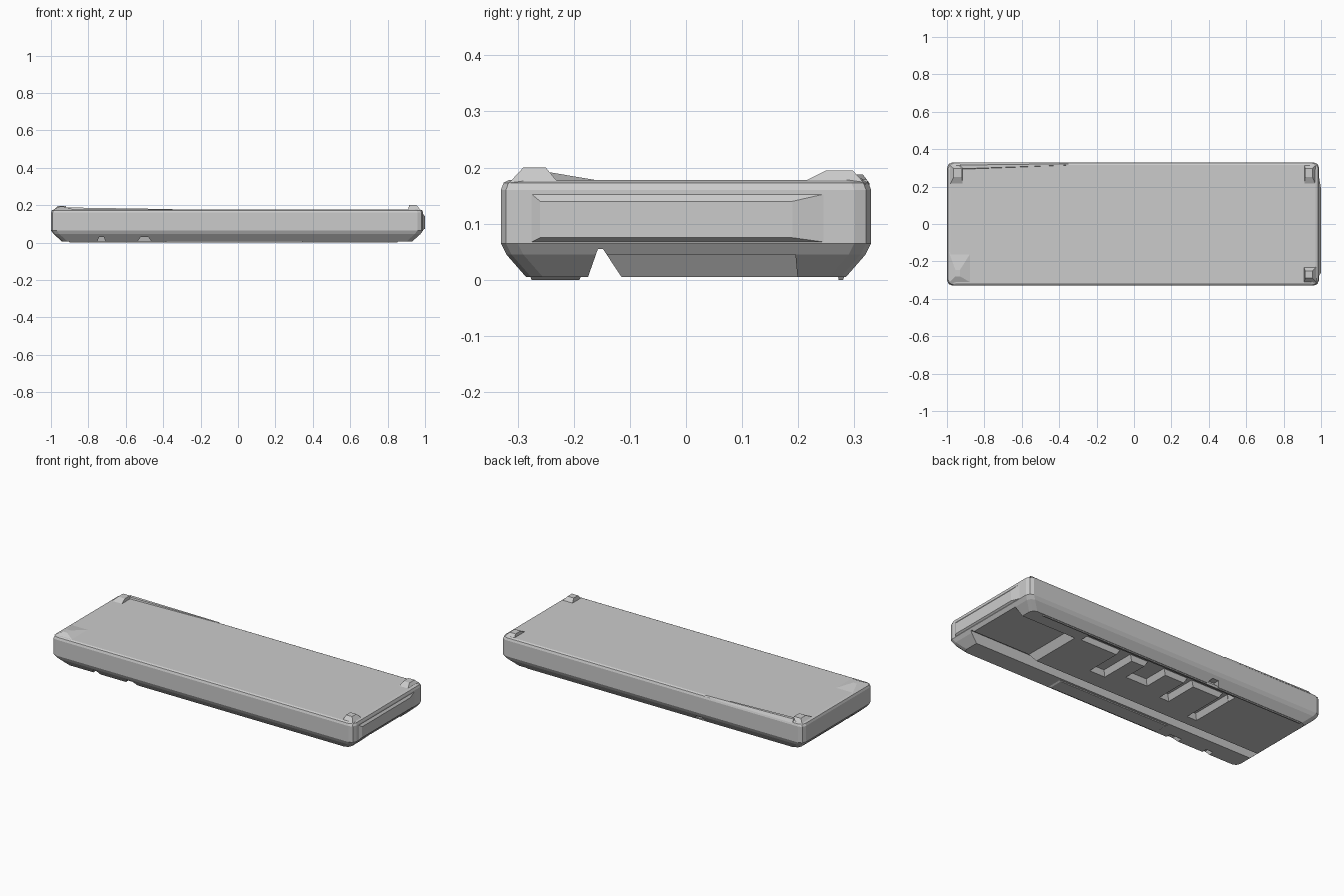
import bpy, bmesh

def make(name, bm):
    bmesh.ops.recalc_face_normals(bm, faces=bm.faces)
    me = bpy.data.meshes.new(name)
    bm.to_mesh(me)
    bm.free()
    ob = bpy.data.objects.new(name, me)
    bpy.context.collection.objects.link(ob)
    return ob

def loft(name, rings):
    """Skin equal-length closed rings and cap both ends."""
    bm = bmesh.new()
    vs = [[bm.verts.new(p) for p in r] for r in rings]
    n = len(vs[0])
    for a, b in zip(vs, vs[1:]):
        for i in range(n):
            bm.faces.new((a[i], a[(i + 1) % n], b[(i + 1) % n], b[i]))
    bm.faces.new(vs[0][::-1])
    bm.faces.new(vs[-1])
    return make(name, bm)

def rect(x0, x1, y0, y1, z, c=0.0):
    """Rectangle, with cut corners when c is given."""
    if not c:
        return [(x0, y0, z), (x1, y0, z), (x1, y1, z), (x0, y1, z)]
    d = c * 0.3
    out = []
    for x, y, sx, sy, flip in ((x0, y0, 1, 1, 0), (x1, y0, -1, 1, 1),
                               (x1, y1, -1, -1, 0), (x0, y1, 1, -1, 1)):
        tri = [(x, y + sy * c, z), (x + sx * d, y + sy * d, z), (x + sx * c, y, z)]
        out += tri[::-1] if flip else tri
    return out

def frustum(name, low, high):
    return loft(name, [rect(*low), rect(*high)])

# main slab with tapered underside and softened rim
slab = loft("slab", [
    rect(-0.94, 0.93, -0.285, 0.285, 0.005, 0.03),
    rect(-0.985, 0.975, -0.32, 0.32, 0.045, 0.03),
    rect(-1.0, 0.99, -0.33, 0.33, 0.065, 0.03),
    rect(-1.0, 0.99, -0.33, 0.33, 0.16, 0.03),
    rect(-0.995, 0.985, -0.325, 0.325, 0.173, 0.03),
    rect(-0.98, 0.97, -0.315, 0.315, 0.178, 0.03)])

# underside channels and recesses
cutters = [loft("long_channel_cutter", [
    [(x, -0.18, -0.01), (x, -0.157, 0.055), (x, -0.148, 0.055), (x, -0.105, -0.01)]
    for x in (-1.1, 1.1)])]
cutters.append(frustum("end_recess_cutter", (0.56, 1.1, -0.15, 0.20, -0.01),
                       (0.60, 1.1, -0.15, 0.195, 0.045)))
cutters.append(frustum("back_channel_cutter", (-0.48, 0.54, 0.20, 0.265, -0.01),
                       (-0.46, 0.52, 0.215, 0.25, 0.035)))
for x, w, y0, y1 in ((0.24, 0.06, -0.02, 0.23), (0.03, 0.08, 0.05, 0.23),
                     (-0.2, 0.04, 0.0, 0.23), (-0.44, 0.04, -0.06, 0.23)):
    cutters.append(frustum("cross_groove_cutter", (x - w, x + w, y0, y1, -0.01),
                           (x - w + 0.025, x + w - 0.025, y0 + 0.02, y1, 0.036)))
# notches in the outer front and back runners
for x, w, y in ((-0.73, 0.03, -0.3), (-0.5, 0.05, -0.3), (-0.3, 0.05, 0.31)):
    cutters.append(frustum("runner_notch_cutter", (x - w, x + w, y - 0.05, y + 0.05, -0.01),
                           (x - w * 0.4, x + w * 0.4, y - 0.04, y + 0.04, 0.03)))
for c in cutters:
    c.hide_render = True
    c.hide_viewport = True
    c.display_type = 'WIRE'
    m = slab.modifiers.new("cut", 'BOOLEAN')
    m.operation = 'DIFFERENCE'
    m.solver = 'EXACT'
    m.object = c

# raised corner blocks on the top
frustum("front_right_block", (0.908, 0.98, -0.318, -0.225, 0.17), (0.915, 0.955, -0.29, -0.25, 0.2))
frustum("front_left_wedge", (-0.99, -0.87, -0.315, -0.15, 0.176), (-0.955, -0.93, -0.28, -0.245, 0.192))
frustum("back_left_block", (-0.99, -0.915, 0.2, 0.32, 0.17), (-0.965, -0.92, 0.25, 0.297, 0.195))
frustum("back_right_block", (0.91, 0.975, 0.2, 0.32, 0.17), (0.915, 0.955, 0.25, 0.297, 0.195))

# low ridge that fades out along the back edge
loft("back_ridge", [
    [(-0.93, 0.29, 0.17), (-0.93, 0.328, 0.17), (-0.93, 0.315, 0.188), (-0.93, 0.295, 0.188)],
    [(-0.35, 0.312, 0.17), (-0.35, 0.326, 0.17), (-0.35, 0.322, 0.179), (-0.35, 0.315, 0.179)]])

# shallow panel on the right end
loft("end_panel", [
    [(0.98, -0.29, 0.06), (0.98, 0.30, 0.06), (0.98, 0.30, 0.165), (0.98, -0.29, 0.165)],
    [(1.0, -0.26, 0.075), (1.0, 0.19, 0.075), (1.0, 0.19, 0.14), (1.0, -0.26, 0.14)]])

# thin skids the slab rests on
frustum("front_skid", (-0.38, 0.34, -0.275, -0.19, 0.0), (-0.4, 0.36, -0.28, -0.185, 0.012))
frustum("back_skid", (-0.9, 0.85, 0.272, 0.28, 0.0), (-0.91, 0.86, 0.27, 0.284, 0.012))
